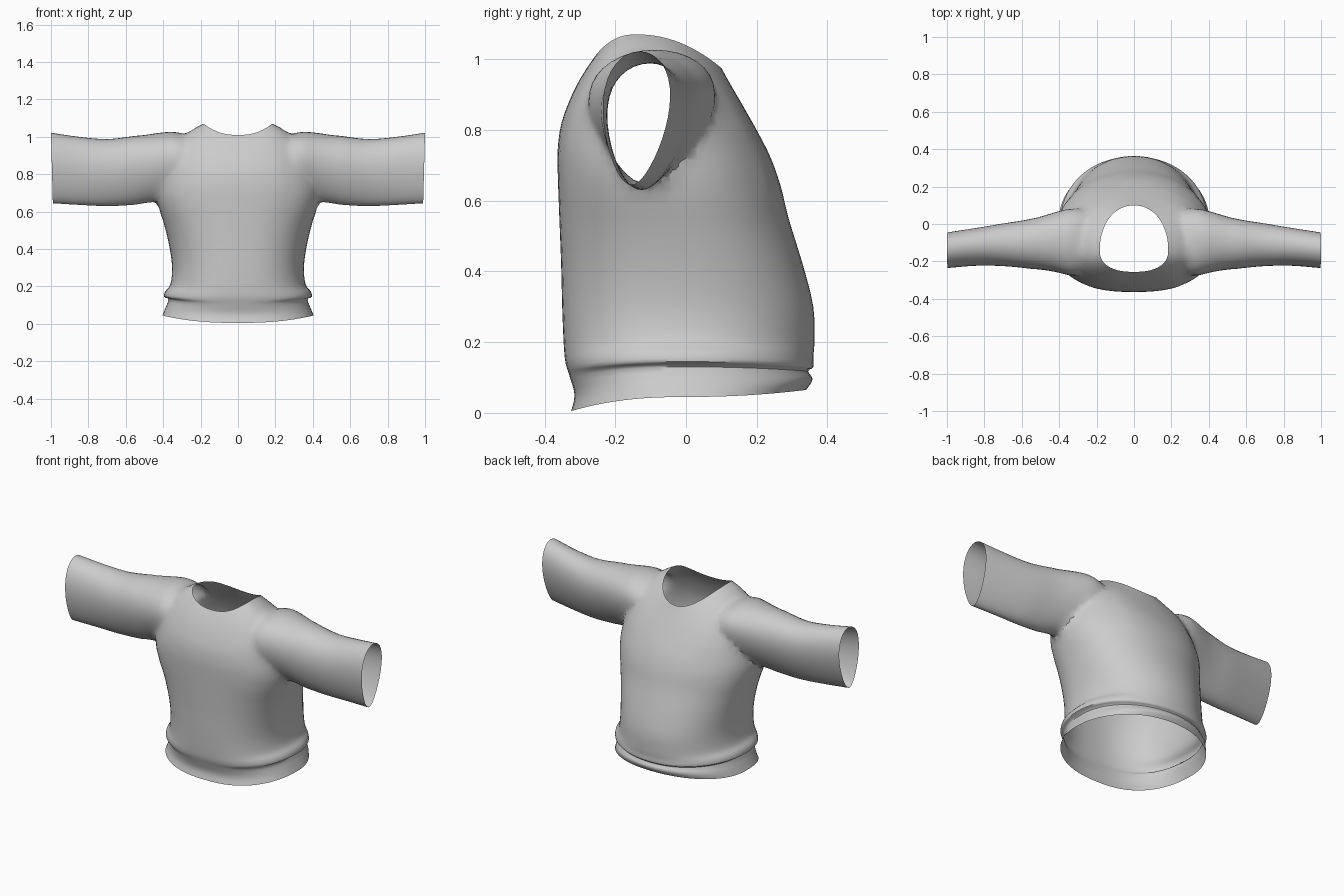
import bpy, bmesh, math

if "Cube" in bpy.data.objects:
    bpy.data.objects.remove(bpy.data.objects["Cube"], do_unlink=True)


def make_material(name, value):
    m = bpy.data.materials.new(name)
    m.use_nodes = True
    m.diffuse_color = (value, value, value, 1)
    bsdf = m.node_tree.nodes["Principled BSDF"]
    bsdf.inputs["Base Color"].default_value = (value, value, value, 1)
    bsdf.inputs["Roughness"].default_value = 0.9
    return m


cloth = make_material("grey cloth", 0.6)
cap = make_material("temporary cap", 0.1)


def refine(rows, steps):
    """Catmull-Rom interpolation between the section rows."""
    out = []
    for i in range(len(rows) - 1):
        a, b, c, d = (rows[max(0, min(len(rows) - 1, i + k))] for k in (-1, 0, 1, 2))
        for s in range(steps):
            t = s / steps
            out.append([q + 0.5 * t * (r - p + t * (2 * p - 5 * q + 4 * r - e + t * (3 * (q - r) + e - p)))
                        for p, q, r, e in zip(a, b, c, d)])
    return out + [rows[-1]]


def loft(name, rows, section, count):
    """Closed loft through the sections; end caps get the cap material."""
    bm = bmesh.new()
    rings = [[bm.verts.new(section(row, 2 * math.pi * i / count)) for i in range(count)] for row in rows]
    for a, b in zip(rings, rings[1:]):
        for i in range(count):
            j = (i + 1) % count
            bm.faces.new((a[i], a[j], b[j], b[i]))
    for ring, flip in ((rings[0], True), (rings[-1], False)):
        mid = sum((v.co for v in ring[1:]), ring[0].co.copy()) / count
        hub = bm.verts.new(mid)
        for i in range(count):
            pair = (ring[i], ring[(i + 1) % count])
            f = bm.faces.new((pair[1], pair[0], hub) if flip else (pair[0], pair[1], hub))
            f.material_index = 1
    bmesh.ops.recalc_face_normals(bm, faces=bm.faces)
    me = bpy.data.meshes.new(name)
    bm.to_mesh(me)
    bm.free()
    ob = bpy.data.objects.new(name, me)
    bpy.context.collection.objects.link(ob)
    me.materials.append(cloth)
    me.materials.append(cap)
    return ob


def power(v, e):
    return math.copysign(abs(v) ** e, v)


def torso_section(row, t):
    zf, zs, zb, w, yf, yb, yc = row
    c, s = math.cos(t), math.sin(t)
    e = 2 / 2.4 if s < 0 else 2 / 2.1
    y = yc + power(s, e) * ((yb - yc) if s > 0 else (yc - yf))
    z = zs + ((zb if s > 0 else zf) - zs) * s * s
    return (w * power(c, e), y, z)


# Torso: front z, side z, back z, half width, front y, back y, side y
torso_rows = [
    (0.005, 0.045, 0.065, 0.405, -0.325, 0.34, 0.0),
    (0.05, 0.08, 0.095, 0.39, -0.315, 0.358, 0.0),
    (0.1, 0.13, 0.118, 0.372, -0.328, 0.345, 0.0),
    (0.125, 0.145, 0.13, 0.395, -0.336, 0.36, 0.0),
    (0.15, 0.175, 0.16, 0.388, -0.342, 0.36, 0.0),
    (0.2, 0.21, 0.2, 0.362, -0.346, 0.363, 0.0),
    (0.3, 0.3, 0.3, 0.352, -0.35, 0.36, 0.0),
    (0.42, 0.42, 0.42, 0.368, -0.353, 0.33, -0.01),
    (0.55, 0.55, 0.55, 0.4, -0.358, 0.29, -0.04),
    (0.66, 0.66, 0.64, 0.435, -0.362, 0.268, -0.08),
    (0.74, 0.76, 0.72, 0.425, -0.363, 0.24, -0.1),
    (0.82, 0.88, 0.79, 0.39, -0.352, 0.205, -0.1),
    (0.9, 0.98, 0.87, 0.325, -0.322, 0.16, -0.11),
    (0.96, 1.035, 0.93, 0.25, -0.29, 0.125, -0.13),
    (1.01, 1.07, 0.975, 0.183, -0.256, 0.1, -0.14),
]
shirt = loft("shirt", refine(torso_rows, 3), torso_section, 72)

# Sleeve: x, front y, back y, bottom z, top z
sleeve_rows = [
    (0.25, -0.26, 0.07, 0.72, 1.0),
    (0.33, -0.285, 0.085, 0.68, 1.03),
    (0.42, -0.262, 0.065, 0.655, 1.025),
    (0.55, -0.243, 0.025, 0.638, 1.005),
    (0.7, -0.228, 0.0, 0.63, 0.988),
    (0.85, -0.226, -0.025, 0.636, 1.0),
    (1.0, -0.238, -0.048, 0.645, 1.022),
]


def sleeve_section(side):
    def section(row, t):
        x, yf, yb, zb, zt = row
        c, s = math.cos(t), math.sin(t)
        y = (yf + yb) / 2 + (yb - yf) / 2 * c * (1 + 0.28 * s) / 1.04 + 0.012 * s
        z = (zb + zt) / 2 + (zt - zb) / 2 * s
        return (side * (x + 0.005 * (s - 1) * x), y, z)
    return section


# Join both sleeves to the torso
for side, label in ((1, "left_sleeve"), (-1, "right_sleeve")):
    sleeve = loft(label, refine(sleeve_rows, 4), sleeve_section(side), 40)
    mod = shirt.modifiers.new(label, 'BOOLEAN')
    mod.operation = 'UNION'
    mod.solver = 'EXACT'
    mod.object = sleeve
    bpy.context.view_layer.update()
    evaluated = shirt.evaluated_get(bpy.context.evaluated_depsgraph_get())
    merged = bpy.data.meshes.new_from_object(evaluated)
    shirt.modifiers.clear()
    shirt.data = merged
    bpy.data.objects.remove(sleeve, do_unlink=True)

# Open the neck, hem and cuffs, then soften the armhole seams
bm = bmesh.new()
bm.from_mesh(shirt.data)
bmesh.ops.delete(bm, geom=[f for f in bm.faces if f.material_index == 1], context='FACES')
bmesh.ops.remove_doubles(bm, verts=bm.verts, dist=0.002)
seam = [v for v in bm.verts if 0.24 < abs(v.co.x) < 0.52 and v.co.z > 0.6 and not v.is_boundary]
for _ in range(6):
    bmesh.ops.smooth_vert(bm, verts=seam, factor=0.5, use_axis_x=True, use_axis_y=True, use_axis_z=True)
bm.to_mesh(shirt.data)
bm.free()
shirt.data.materials.clear()
shirt.data.materials.append(cloth)
bpy.data.materials.remove(cap)
for p in shirt.data.polygons:
    p.material_index = 0

bpy.ops.object.select_all(action='DESELECT')
shirt.select_set(True)
bpy.context.view_layer.objects.active = shirt
bpy.ops.object.shade_smooth_by_angle(angle=math.radians(50))
